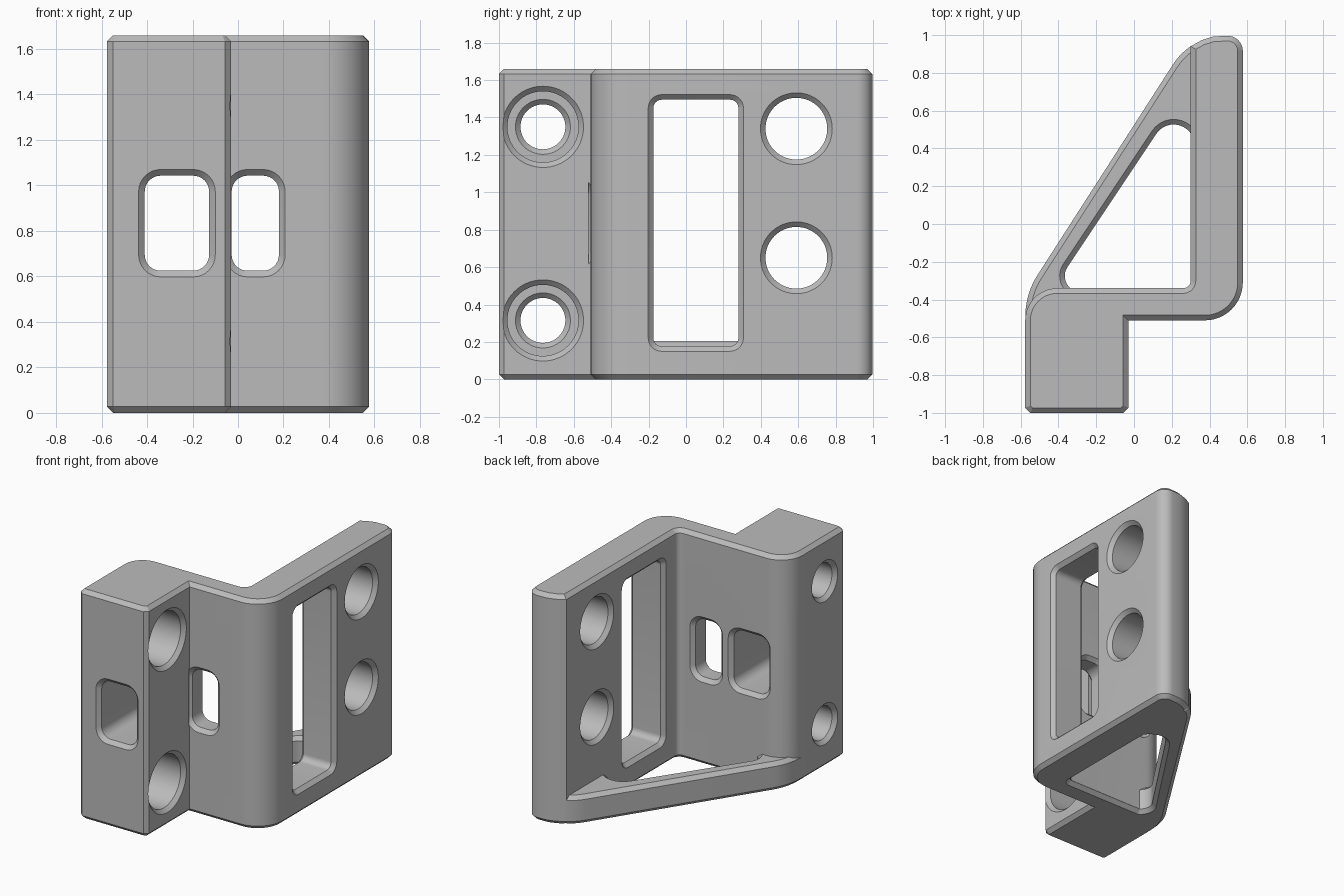
import bpy, bmesh, math
from mathutils import Vector

if "Cube" in bpy.data.objects:
    bpy.data.objects.remove(bpy.data.objects["Cube"], do_unlink=True)

W, H, C, E = 0.576, 1.66, 0.027, 0.01   # half width, height, chamfer, overshoot

grey = bpy.data.materials.new("plain grey")
grey.use_nodes = True
grey.diffuse_color = (0.5, 0.5, 0.5, 1)
grey.node_tree.nodes["Principled BSDF"].inputs["Base Color"].default_value = (0.5, 0.5, 0.5, 1)


def rounded(corners, steps=12):
    """Polygon from (x, y, radius) corners; a negative radius gives a flat chamfer."""
    pts = []
    for i, (x, y, r) in enumerate(corners):
        p = Vector((x, y))
        a = (Vector(corners[i - 1][:2]) - p).normalized()
        b = (Vector(corners[(i + 1) % len(corners)][:2]) - p).normalized()
        if r == 0:
            pts.append(p)
            continue
        half = a.angle(b) / 2
        if r < 0:
            pts += [p - a * r, p - b * r]
            continue
        centre = p + (a + b).normalized() * r / math.sin(half)
        start = p + a * r / math.tan(half) - centre
        end = p + b * r / math.tan(half) - centre
        sweep = start.angle(end)
        for k in range(steps + 1):
            t = k / steps
            pts.append(centre + (start * math.sin((1 - t) * sweep)
                                 + end * math.sin(t * sweep)) / math.sin(sweep))
    return pts


def inset(pts, d):
    """Move every edge of a counter-clockwise polygon inward by d."""
    out = []
    for i, p in enumerate(pts):
        e1 = (p - pts[i - 1]).normalized()
        e2 = (pts[(i + 1) % len(pts)] - p).normalized()
        n1, n2 = Vector((-e1.y, e1.x)), Vector((-e2.y, e2.x))
        out.append(p + (n1 + n2) * d / (1 + n1.dot(n2)))
    return out


def prism(name, pts, rings, axis="Z"):
    """Loft a polygon through (inset, height) rings along an axis."""
    area = sum(pts[i - 1].cross(p) for i, p in enumerate(pts))
    if area < 0:
        pts = pts[::-1]
    place = {"Z": lambda u, v, w: (u, v, w), "X": lambda u, v, w: (w, u, v),
             "Y": lambda u, v, w: (u, w, v)}[axis]
    bm = bmesh.new()
    loops = [[bm.verts.new(place(p.x, p.y, w)) for p in inset(pts, d)] for d, w in rings]
    for lo, hi in zip(loops, loops[1:]):
        for i in range(len(pts)):
            bm.faces.new((lo[i - 1], lo[i], hi[i], hi[i - 1]))
    bm.faces.new(loops[0])
    bm.faces.new(loops[-1])
    bmesh.ops.recalc_face_normals(bm, faces=bm.faces)
    mesh = bpy.data.meshes.new(name)
    bm.to_mesh(mesh)
    bm.free()
    obj = bpy.data.objects.new(name, mesh)
    mesh.materials.append(grey)
    bpy.context.collection.objects.link(obj)
    return obj


def combine(target, tool, operation):
    """Apply a boolean and remove the tool."""
    mod = target.modifiers.new("boolean", "BOOLEAN")
    mod.operation, mod.object, mod.solver = operation, tool, "EXACT"
    bpy.context.view_layer.objects.active = target
    bpy.ops.object.modifier_apply(modifier=mod.name)
    bpy.data.objects.remove(tool, do_unlink=True)


def through(lo, hi):
    """Rings of a through hole with both rims chamfered."""
    return [(-C - E, lo - E), (0, lo + C), (0, hi - C), (-C - E, hi + E)]


def solid(h):
    return [(C, 0), (0, C), (0, h - C), (C, h)]


def window(u0, u1, v0, v1, r):
    return rounded([(u0, v0, r), (u1, v0, r), (u1, v1, r), (u0, v1, r)], 8)


def circle(u, v, r, n=64):
    return [Vector((u + r * math.cos(math.tau * k / n), v + r * math.sin(math.tau * k / n)))
            for k in range(n)]


# Bracket: mounting block, cross web and flange in one section
bracket = prism("bracket", rounded([
    (-W, -1, -C), (-0.03, -1, -C), (-0.03, -0.51, 0), (W, -0.51, 0.2),
    (W, 1, 0.08), (0.42, 0.9925, 0), (0.36, 0.974, 0), (0.3, 0.941, 0),
    (0.3, -0.34, 0.04), (-W, -0.34, 0.17)]), solid(H))

# Bottom shelf with a diagonal outer edge
edge = rounded([(-W + 0.001, -0.5, 0), (-W + 0.001, -0.37, 0.4),
                (0.306, 1, 0.34), (0.6, 1, 0)])
shelf = prism("shelf", [p for p in edge if p.x < 0.31] + [
    Vector(p) for p in ((0.36, 0.93), (0.4, 0.85), (0.4, -0.42), (-0.4, -0.45))], solid(0.205))


# Triangular opening, chamfered above before joining and below afterwards
def triangle(g):
    return rounded([(-0.427 - g / 1.5, -0.34 - g, 0.085), (0.3 + g, -0.34 - g, 0.03),
                    (0.3 + g, 0.75 + 1.5 * g, 0.11)])


combine(shelf, prism("shelf_cutter", triangle(0.02), through(0, 0.205)), "DIFFERENCE")
combine(bracket, shelf, "UNION")
combine(bracket, prism("rim_cutter", triangle(0.001), [(-C - E, -E), (0, C)]), "DIFFERENCE")

# Counterbored screw holes across the block
for z in (0.315, 1.35):
    bore = [(-C - E, -W - E), (0, -W + C), (0, -0.35 - C), (-C, -0.35), (-0.07, -0.35),
            (-0.07, -0.03 - C), (-0.07 - C - E, -0.03 + E)]
    combine(bracket, prism("bore_cutter", circle(-0.765, z, 0.12), bore, "X"), "DIFFERENCE")

# Round holes and tall slot in the flange
for z in (0.65, 1.34):
    combine(bracket, prism("hole_cutter", circle(0.59, z, 0.165), through(0.3, W), "X"), "DIFFERENCE")
combine(bracket, prism("slot_cutter", window(-0.175, 0.28, 0.177, 1.495, 0.045),
                       through(0.3, W), "X"), "DIFFERENCE")

# Windows through the block and the web
combine(bracket, prism("block_window_cutter", window(-0.41, -0.127, 0.625, 1.043, 0.07),
                       through(-1, -0.34), "Y"), "DIFFERENCE")
combine(bracket, prism("web_window_cutter", window(-0.028, 0.18, 0.625, 1.043, 0.07),
                       through(-0.51, -0.34), "Y"), "DIFFERENCE")

# Smooth the curved walls, keep the chamfers crisp
bpy.ops.object.select_all(action="DESELECT")
bracket.select_set(True)
bpy.context.view_layer.objects.active = bracket
bpy.ops.object.shade_smooth_by_angle(angle=math.radians(25))
